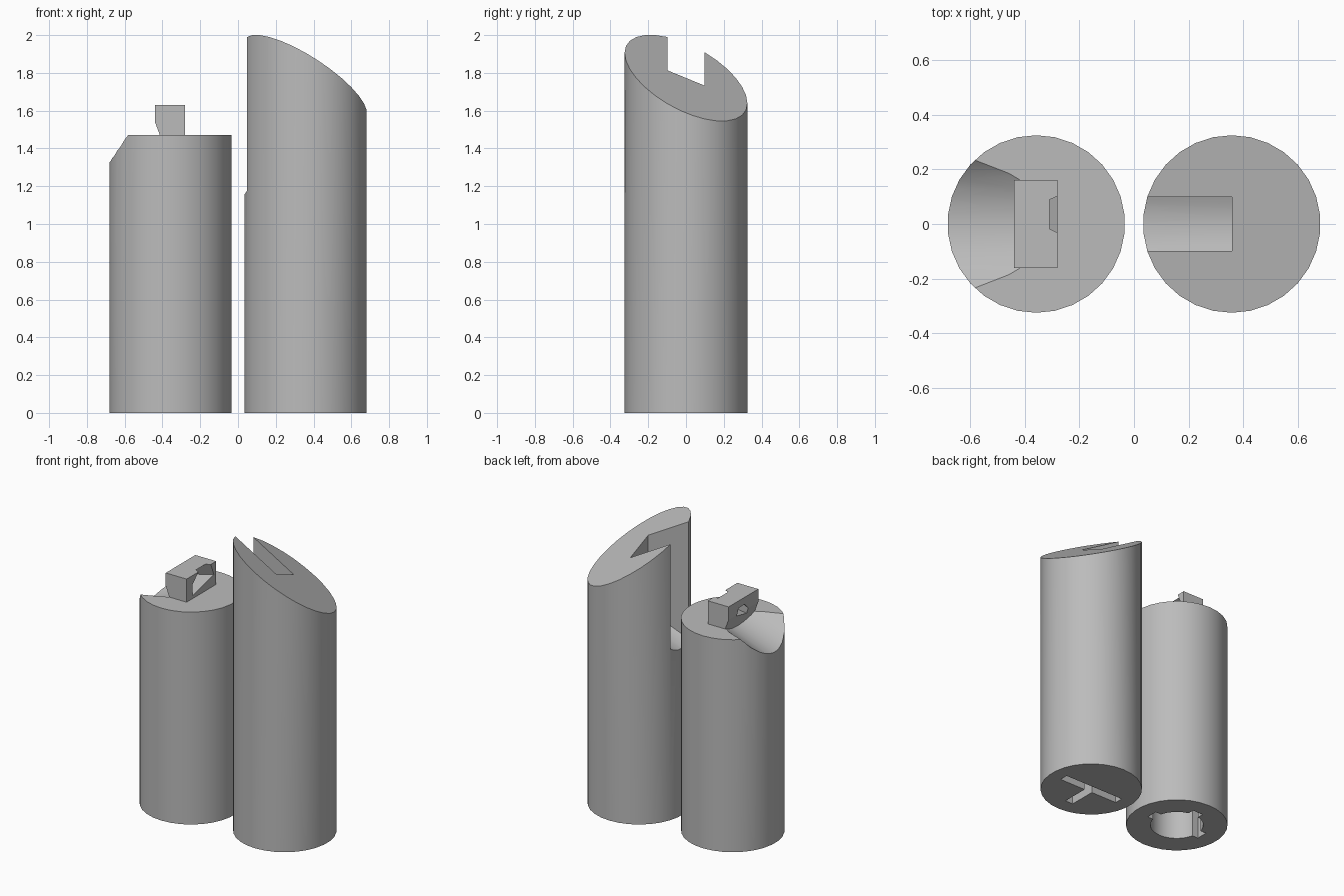
import bpy, bmesh
from math import sin, cos, radians, pi
from mathutils import Vector, Matrix

cube = bpy.data.objects.get("Cube")
if cube:
    bpy.data.objects.remove(cube)

RADIUS, OFFSET, SIDES = 0.325, 0.358, 30
TILT = radians(20.5)

grey = bpy.data.materials.new("plain_grey")
grey.use_nodes = True
grey.diffuse_color = (0.5, 0.5, 0.5, 1)
grey.node_tree.nodes["Principled BSDF"].inputs["Base Color"].default_value = (0.5, 0.5, 0.5, 1)


def make(name, bm):
    bmesh.ops.recalc_face_normals(bm, faces=bm.faces)
    mesh = bpy.data.meshes.new(name)
    bm.to_mesh(mesh)
    bm.free()
    mesh.materials.append(grey)
    ob = bpy.data.objects.new(name, mesh)
    bpy.context.scene.collection.objects.link(ob)
    return ob


def cylinder(name, r, depth, matrix, sides=SIDES):
    bm = bmesh.new()
    bmesh.ops.create_cone(bm, cap_ends=True, segments=sides, radius1=r, radius2=r,
                          depth=depth, matrix=matrix)
    return make(name, bm)


def box(name, lo, hi):
    lo, hi = Vector(lo), Vector(hi)
    bm = bmesh.new()
    bmesh.ops.create_cube(bm, size=1, matrix=Matrix.Translation((lo + hi) / 2)
                          @ Matrix.Diagonal((*(hi - lo), 1)))
    return make(name, bm)


def hull(name, points):
    bm = bmesh.new()
    for p in points:
        bm.verts.new(p)
    bmesh.ops.convex_hull(bm, input=bm.verts)
    return make(name, bm)


def combine(ob, tool, operation="DIFFERENCE"):
    """Apply one boolean and discard the tool."""
    mod = ob.modifiers.new("bool", "BOOLEAN")
    mod.operation, mod.solver, mod.object = operation, "EXACT", tool
    graph = bpy.context.evaluated_depsgraph_get()
    mesh = bpy.data.meshes.new_from_object(ob.evaluated_get(graph))
    ob.modifiers.clear()
    ob.data = mesh
    bpy.data.objects.remove(tool)


def at(x, y, z):
    return Matrix.Translation((x, y, z))


# Short post with a locking block on top
short = cylinder("short_post", RADIUS, 1.47, at(-OFFSET, 0, 0.735))
combine(short, box("block", (-0.44, -0.162, 1.3), (-0.28, 0.162, 1.63)), "UNION")

# Sloping round chute, ending in a flat cap under the block
axis = Vector((-cos(TILT), 0, -sin(TILT)))
centre = Vector((-0.508, 0, 1.723)) + axis * 0.5
chute = cylinder("chute", 0.315, 1, Matrix.Translation(centre)
                 @ axis.to_track_quat("Z", "Y").to_matrix().to_4x4())
combine(short, chute)

# Narrowing angular opening through the block
wide = [(-0.02, 1.645), (-0.1, 1.57), (-0.1, 1.49), (0.14, 1.55), (0.1, 1.645)]
narrow = [(y * 0.5, 1.54 + (z - 1.57) * 0.5) for y, z in wide]
combine(short, hull("opening", [(-0.27, *p) for p in wide] + [(-0.45, *p) for p in narrow]))

# Keyed bore in the underside
combine(short, cylinder("bore", 0.17, 0.8, at(-OFFSET, 0, 0)))
combine(short, box("side_keys", (-OFFSET - 0.21, -0.04, -0.1), (-OFFSET + 0.21, 0.04, 0.2)))
combine(short, box("back_key", (-OFFSET - 0.04, 0, -0.1), (-OFFSET + 0.04, 0.21, 0.2)))

# Tall post with a slanted top
tall = cylinder("tall_post", RADIUS, 2, at(OFFSET, 0, 1))
for v in tall.data.vertices:
    if v.co.z > 1:
        v.co.z = 1.773 - 0.57 * (v.co.x - OFFSET) - 0.41 * v.co.y

# Upright slot with a rounded floor sloping outward
slot = []
for x in (-0.1, OFFSET):
    floor = 1.155 + (x - 0.035) * sin(TILT) / cos(TILT)
    for i in range(9):
        y = -0.098 + 0.196 * i / 8
        slot.append((x, y, floor + 0.25 - (0.25 ** 2 - y * y) ** 0.5))
    slot += [(x, -0.098, 2.3), (x, 0.098, 2.3)]
combine(tall, hull("slot", slot))

# T-shaped socket in the underside
combine(tall, box("socket_bar", (OFFSET - 0.23, -0.03, -0.1), (OFFSET + 0.23, 0.03, 0.16)))
combine(tall, box("socket_stem", (OFFSET - 0.03, -0.22, -0.1), (OFFSET + 0.03, 0, 0.16)))

# Smooth the round sides, keep the edges sharp
bpy.ops.object.select_all(action="DESELECT")
for ob in (short, tall):
    ob.select_set(True)
    bpy.context.view_layer.objects.active = ob
bpy.ops.object.shade_smooth_by_angle(angle=radians(20))
